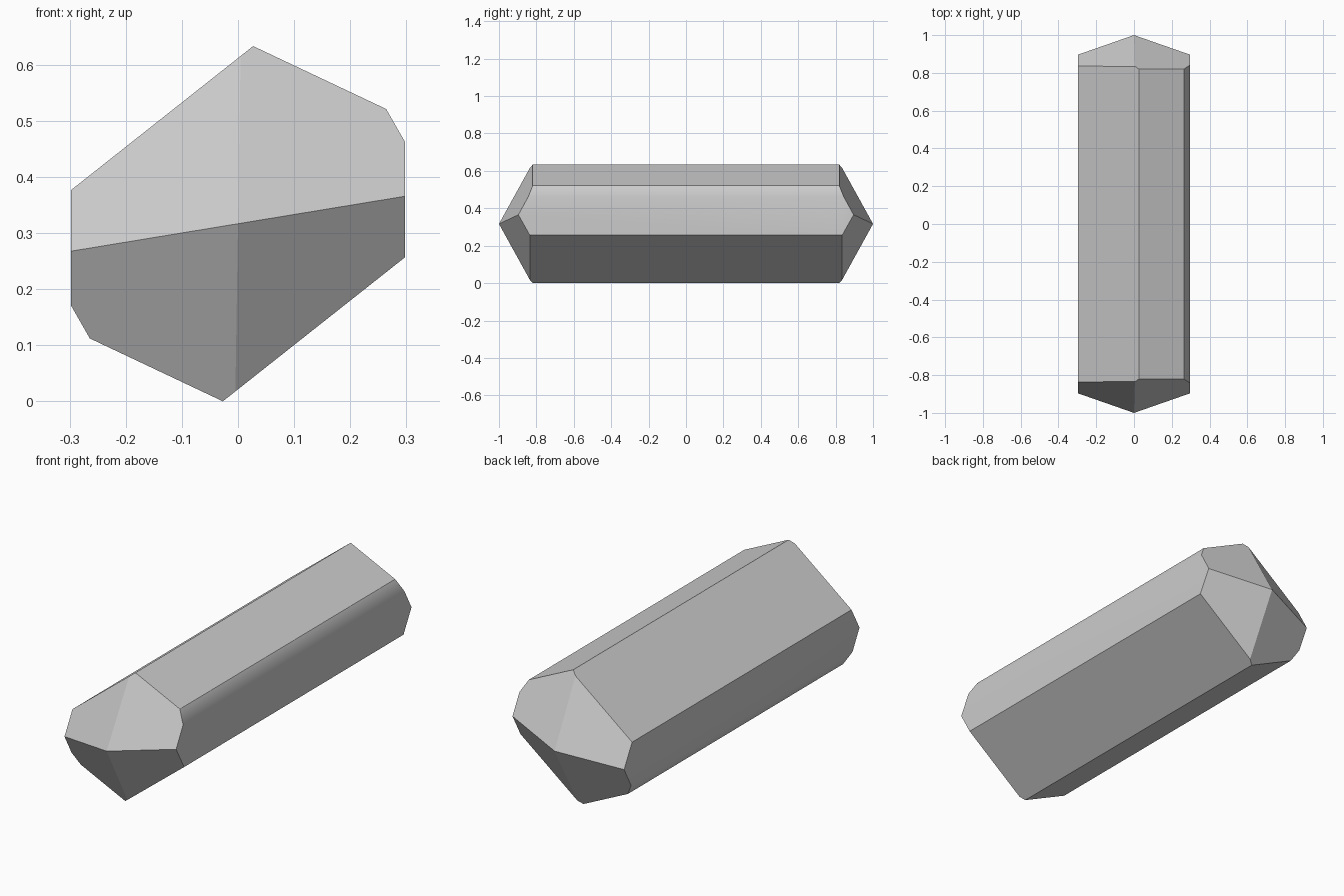
import bpy
import bmesh
import math
from mathutils import Vector

cube = bpy.data.objects.get("Cube")
if cube:
    bpy.data.objects.remove(cube, do_unlink=True)

stone = bpy.data.materials.new("pale_grey")
stone.use_nodes = True
colour = (0.6, 0.6, 0.6, 1)
stone.diffuse_color = colour
stone.node_tree.nodes["Principled BSDF"].inputs["Base Color"].default_value = colour

MID = 0.3165

# Cross-section: half the outline, repeated by a half turn
half = [(-0.2975, 0.06), (0.027, MID), (0.264, 0.2045), (0.2975, 0.146)]
outline = half + [(-x, -z) for x, z in half]

bm = bmesh.new()
base = bm.faces.new([bm.verts.new((x, -1.1, MID + z)) for x, z in outline])
grown = bmesh.ops.extrude_face_region(bm, geom=[base])["geom"]
bmesh.ops.translate(bm, vec=(0, 2.2, 0),
                    verts=[v for v in grown if isinstance(v, bmesh.types.BMVert)])
bmesh.ops.recalc_face_normals(bm, faces=bm.faces[:])

# Faceted points: four sloping cuts at each end, meeting at a tip
slopes = [(-0.441, 0.559), (0.259, 0.548)]
slopes += [(-a, -b) for a, b in slopes]
for end in (-1, 1):
    for a, b in slopes:
        cut = bmesh.ops.bisect_plane(
            bm, geom=bm.verts[:] + bm.edges[:] + bm.faces[:], dist=1e-5,
            plane_co=Vector((0, end, MID)), plane_no=Vector((a, end, b)),
            clear_outer=True)
        rim = [e for e in cut["geom_cut"] if isinstance(e, bmesh.types.BMEdge)]
        bmesh.ops.holes_fill(bm, edges=rim, sides=0)
bmesh.ops.remove_doubles(bm, verts=bm.verts[:], dist=1e-4)
bmesh.ops.recalc_face_normals(bm, faces=bm.faces[:])

mesh = bpy.data.meshes.new("crystal_shaft")
bm.to_mesh(mesh)
bm.free()
mesh.materials.append(stone)
crystal = bpy.data.objects.new("crystal_shaft", mesh)
bpy.context.collection.objects.link(crystal)

# Soft shading only across the narrow side bevels
bpy.ops.object.select_all(action="DESELECT")
crystal.select_set(True)
bpy.context.view_layer.objects.active = crystal
bpy.ops.object.shade_smooth_by_angle(angle=math.radians(32))
weighted = crystal.modifiers.new("weighted_normals", "WEIGHTED_NORMAL")
weighted.keep_sharp = True
